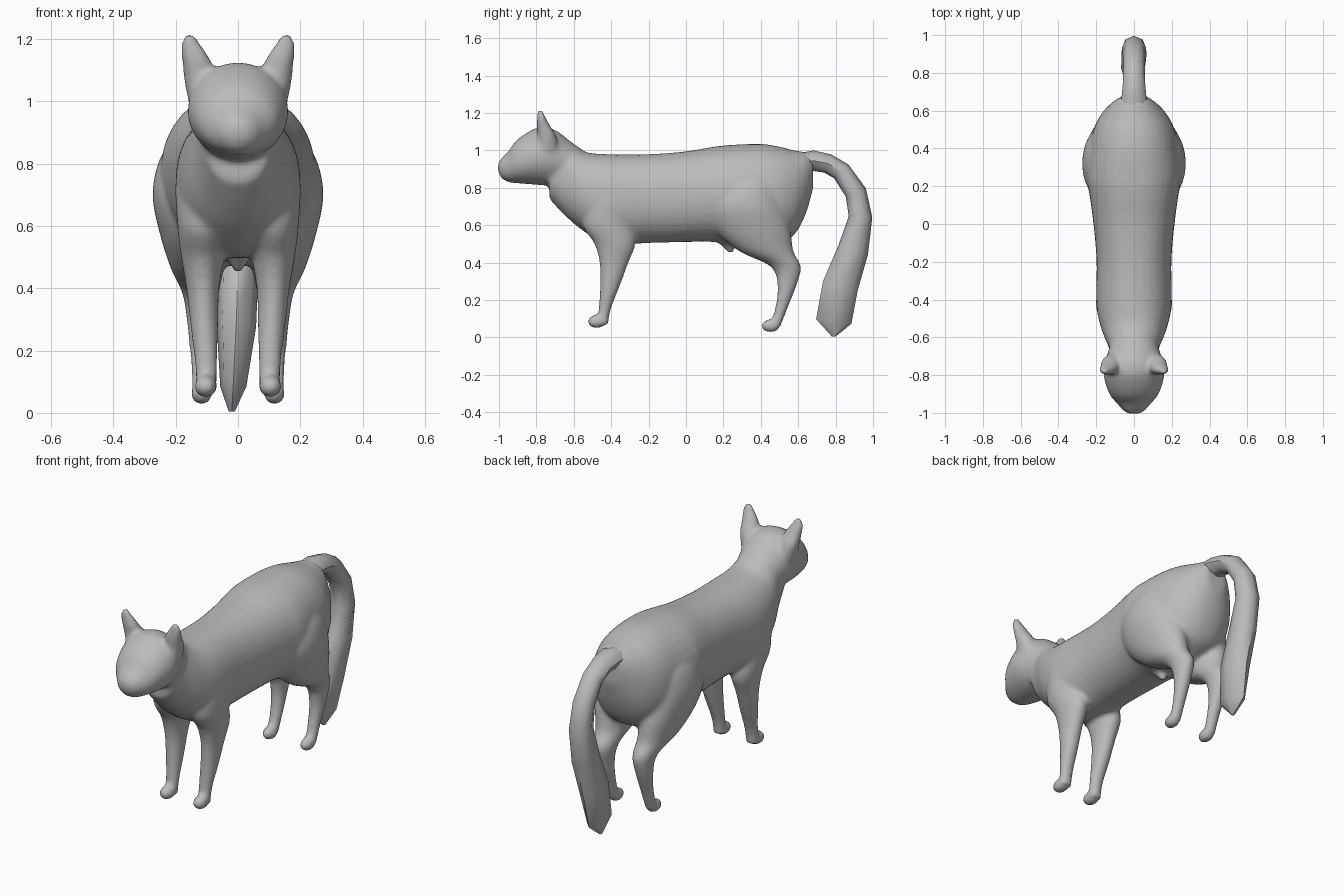
import bpy, bmesh, math
from mathutils import Vector

old = bpy.data.objects.get("Cube")
if old:
    bpy.data.objects.remove(old, do_unlink=True)

fur = bpy.data.materials.new("grey fur")
fur.use_nodes = True
fur.diffuse_color = (0.5, 0.5, 0.5, 1)
fur.node_tree.nodes["Principled BSDF"].inputs["Base Color"].default_value = (0.5, 0.5, 0.5, 1)


def smooth_rows(rows, steps=4):
    """Catmull-Rom interpolation through rows of section values."""
    out = []
    for i in range(len(rows) - 1):
        a, b, c, d = rows[max(i - 1, 0)], rows[i], rows[i + 1], rows[min(i + 2, len(rows) - 1)]
        for s in range(steps):
            t = s / steps
            out.append([q + t * (r - p) / 2 + t * t * (p - 2.5 * q + 2 * r - d_ / 2)
                        + t ** 3 * (1.5 * (q - r) + (d_ - p) / 2)
                        for p, q, r, d_ in zip(a, b, c, d)])
    return out + [list(rows[-1])]


def loft(name, rings, sides=24, power=1.0):
    """Skin rings of (centre, half-axis, other half-axis) and cap both ends."""
    bm = bmesh.new()
    loops = []
    for centre, u, v in rings:
        loop = []
        for k in range(sides):
            a = math.tau * k / sides
            c, s = math.cos(a), math.sin(a)
            c, s = math.copysign(abs(c) ** power, c), math.copysign(abs(s) ** power, s)
            loop.append(bm.verts.new(centre + u * c + v * s))
        loops.append(loop)
    for lo, hi in zip(loops, loops[1:]):
        for k in range(sides):
            n = (k + 1) % sides
            bm.faces.new((lo[k], lo[n], hi[n], hi[k]))
    bm.faces.new(loops[0])
    bm.faces.new(loops[-1])
    bmesh.ops.recalc_face_normals(bm, faces=bm.faces)
    mesh = bpy.data.meshes.new(name)
    bm.to_mesh(mesh)
    bm.free()
    mesh.materials.append(fur)
    ob = bpy.data.objects.new(name, mesh)
    bpy.context.collection.objects.link(ob)
    return ob


def along_y(name, rows, power=1.0):
    """Rows: y, top, bottom, half width."""
    return loft(name, [(Vector((0, y, (t + b) / 2)), Vector((w, 0, 0)), Vector((0, 0, (t - b) / 2)))
                       for y, t, b, w in smooth_rows(rows)], 32, power)


def along_z(name, rows, side=1):
    """Rows: z, centre y, half depth, centre x, half width."""
    return loft(name, [(Vector((side * x, y, z)), Vector((w, 0, 0)), Vector((0, d, 0)))
                       for z, y, d, x, w in smooth_rows(rows)])


def paw(name, x, y, z, size):
    bpy.ops.mesh.primitive_uv_sphere_add(segments=20, ring_count=12, location=(x, y, z))
    ob = bpy.context.object
    ob.name = name
    ob.scale = size
    ob.data.materials.append(fur)
    return ob


# Torso with neck and rump
torso = along_y("body", [
    (-.73, 1.06, .74, .11), (-.65, 1.055, .655, .135), (-.55, .995, .57, .175),
    (-.42, .98, .5, .2), (-.2, .98, .505, .198), (0, .995, .51, .215),
    (.15, 1.02, .51, .235), (.25, 1.03, .49, .25), (.4, 1.035, .47, .235),
    (.5, 1.02, .5, .215), (.58, 1.0, .55, .175), (.64, .99, .66, .12), (.68, .97, .8, .06)], .92)

# Head and belly bump
parts = [
    along_y("head", [
        (-1.005, .935, .885, .03), (-.985, .96, .85, .06), (-.95, .995, .83, .09),
        (-.91, 1.05, .825, .125), (-.85, 1.095, .82, .15), (-.78, 1.125, .815, .162),
        (-.7, 1.11, .81, .145), (-.62, 1.05, .82, .12), (-.55, 1.0, .85, .1)]),
    along_z("belly_bump", [(.56, .19, .07, 0, .07), (.5, .22, .04, 0, .04), (.45, .24, .012, 0, .012)])]

# Ears, legs and paws on both sides
for side, label in ((1, "left"), (-1, "right")):
    parts += [
        along_z(label + "_ear", [
            (1.0, -.74, .06, .11, .05), (1.08, -.745, .05, .125, .05), (1.13, -.762, .037, .133, .048),
            (1.18, -.774, .022, .15, .034), (1.215, -.78, .012, .157, .018)], side),
        along_z(label + "_front_leg", [
            (.85, -.42, .06, .1, .06), (.75, -.42, .11, .11, .09), (.6, -.42, .13, .11, .085),
            (.5, -.38, .11, .113, .07), (.4, -.385, .078, .113, .053), (.28, -.405, .054, .108, .045),
            (.15, -.435, .033, .102, .036), (.07, -.445, .03, .102, .034)], side),
        along_z(label + "_hind_leg", [
            (.9, .33, .1, .11, .08), (.82, .33, .17, .13, .12), (.7, .32, .2, .15, .125),
            (.57, .36, .2, .14, .11), (.46, .43, .145, .13, .085), (.38, .533, .082, .12, .058),
            (.28, .541, .052, .12, .043), (.15, .508, .033, .117, .034), (.06, .475, .032, .117, .032)], side),
        paw(label + "_front_paw", side * .104, -.478, .085, (.038, .05, .037)),
        paw(label + "_hind_paw", side * .117, .452, .062, (.035, .05, .036))]

# Merge the parts into one smooth skin
bpy.ops.object.select_all(action='DESELECT')
for ob in parts + [torso]:
    ob.select_set(True)
bpy.context.view_layer.objects.active = torso
bpy.ops.object.join()
skin = torso.modifiers.new("skin", 'REMESH')
skin.mode = 'VOXEL'
skin.voxel_size = 0.012
skin.use_smooth_shade = True
relax = torso.modifiers.new("relax", 'SMOOTH')
relax.factor = 0.5
relax.iterations = 8

# Tail, rings square to its path: y, z, half thickness, x, half width
path = [(.58, .935, .045, 0, .08), (.68, .945, .055, 0, .065), (.757, .93, .052, 0, .058),
        (.83, .888, .053, 0, .058), (.908, .775, .058, 0, .06), (.933, .645, .063, 0, .064),
        (.893, .465, .083, 0, .066), (.825, .275, .096, -.005, .063), (.79, .085, .095, -.015, .042),
        (.79, .005, .01, -.02, .01)]
rings = []
for i, (y, z, r, x, w) in enumerate(path):
    a, b = path[max(i - 1, 0)], path[min(i + 1, len(path) - 1)]
    d = Vector((0, b[0] - a[0], b[1] - a[1])).normalized()
    rings.append((Vector((x, y, z)), Vector((w, 0, 0)), d.cross(Vector((1, 0, 0))) * r))
tail = loft("tail", rings, 8)
bpy.ops.object.select_all(action='DESELECT')
tail.select_set(True)
bpy.context.view_layer.objects.active = tail
bpy.ops.object.shade_smooth_by_angle(angle=math.radians(50))
